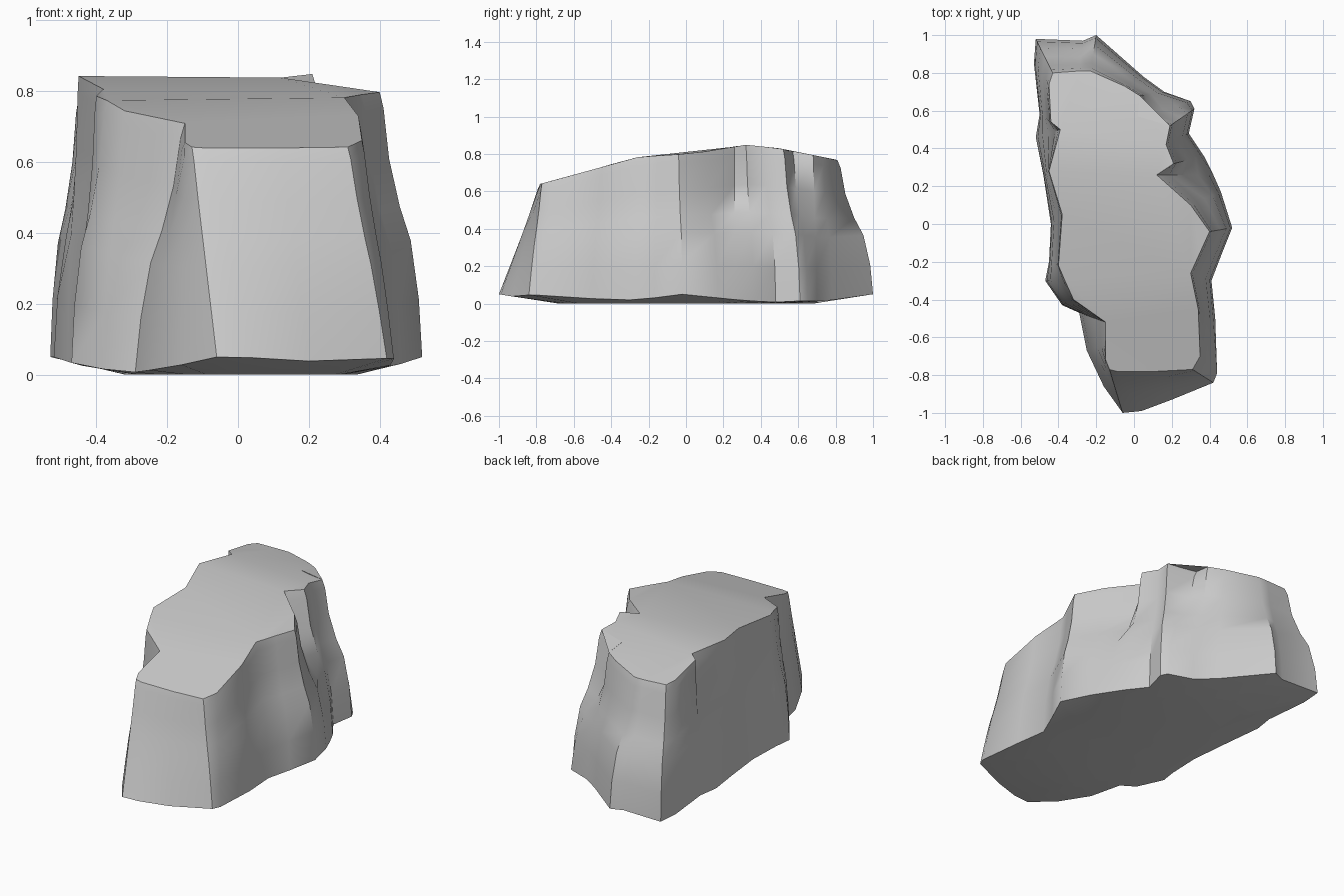
import bpy, bmesh

# Rock outline, anticlockwise: base x, base y, matching top-rim x, top-rim y
RIM = [
    (-0.06, -1.00, -0.13, -0.77), (0.04, -0.99, -0.09, -0.78),
    (0.20, -0.93, 0.12, -0.78), (0.42, -0.84, 0.31, -0.77),
    (0.44, -0.79, 0.35, -0.70), (0.43, -0.50, 0.34, -0.45),
    (0.41, -0.30, 0.30, -0.26), (0.46, -0.17, 0.35, -0.15),
    (0.52, -0.02, 0.40, -0.04), (0.46, 0.17, 0.30, 0.10),
    (0.42, 0.26, 0.12, 0.26), (0.37, 0.36, 0.21, 0.32),
    (0.29, 0.48, 0.17, 0.42), (0.32, 0.61, 0.19, 0.52),
    (0.30, 0.65, 0.02, 0.57), (0.16, 0.70, 0.03, 0.68),
    (0.05, 0.78, -0.05, 0.73), (-0.20, 1.00, -0.23, 0.81),
    (-0.27, 0.97, -0.29, 0.81), (-0.52, 0.98, -0.43, 0.80),
    (-0.53, 0.85, -0.45, 0.74), (-0.50, 0.58, -0.44, 0.54),
    (-0.52, 0.46, -0.39, 0.50), (-0.48, 0.26, -0.45, 0.28),
    (-0.44, 0.00, -0.38, 0.05), (-0.45, -0.20, -0.40, -0.22),
    (-0.47, -0.30, -0.37, -0.29), (-0.38, -0.43, -0.32, -0.40),
    (-0.29, -0.47, -0.15, -0.52), (-0.25, -0.67, -0.15, -0.64),
    (-0.16, -0.86, -0.15, -0.72),
]
# Crest height along y, and side bulge (height fraction, inset fraction)
CREST = [(-1, .60), (-.78, .64), (-.5, .715), (-.4, .745), (-.25, .785), (0, .80),
         (.2, .825), (.31, .85), (.5, .83), (.8, .77), (1, .7)]
BULGE = [(0, 0), (.22, .08), (.44, .27), (.57, .53), (.75, .78), (.94, .91), (1, 1)]


def crest(y):
    for (y0, z0), (y1, z1) in zip(CREST, CREST[1:]):
        if y <= y1:
            return z0 + (z1 - z0) * (y - y0) / (y1 - y0)
    return CREST[-1][1]


def mix(a, b, t):
    return a + (b - a) * t


bm = bmesh.new()
rings = []

# Underside: inset flat foot
rings.append([bm.verts.new((0.03 + (bx - 0.03) * 0.62, by * 0.68, 0))
              for bx, by, tx, ty in RIM])

# Side walls: straight slope at the front, bulging towards the back
for f, s in BULGE:
    ring = []
    for bx, by, tx, ty in RIM:
        k = min(1, max(0, (by + 1) / 0.7))
        lean = mix(f if f < 0.9 else (f + s) / 2, s, k)
        low = 0.05 * min(1, (bx / 0.52) ** 4 + by ** 4)
        ring.append(bm.verts.new((mix(bx, tx, lean), mix(by, ty, lean),
                                  mix(low, crest(ty), f))))
    rings.append(ring)

n = len(RIM)
for a, b in zip(rings, rings[1:]):
    for i in range(n):
        j = (i + 1) % n
        bm.faces.new((a[i], a[j], b[j], b[i]))

# Close the foot and the top
foot = bm.faces.new(rings[0][::-1])
top = bm.faces.new(rings[-1])
bmesh.ops.triangulate(bm, faces=[foot, top])
bmesh.ops.recalc_face_normals(bm, faces=bm.faces[:])

mesh = bpy.data.meshes.new("rock")
bm.to_mesh(mesh)
bm.free()
rock = bpy.data.objects.new("rock", mesh)
bpy.context.collection.objects.link(rock)
bpy.context.view_layer.objects.active = rock
rock.select_set(True)
bpy.ops.object.shade_smooth_by_angle(angle=0.75)
